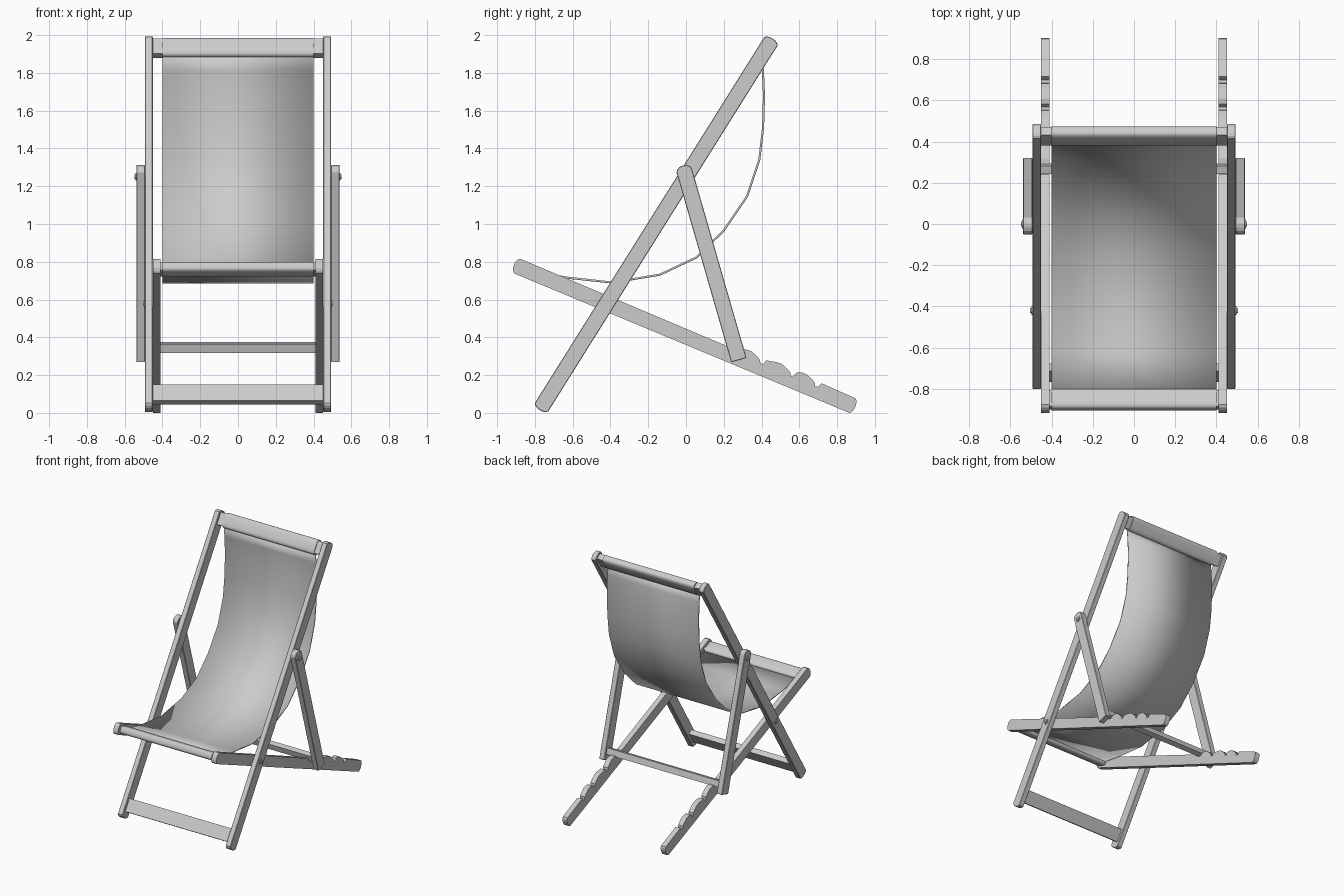
import bpy, bmesh, math
from mathutils import Vector

if "Cube" in bpy.data.objects:
    bpy.data.objects.remove(bpy.data.objects["Cube"])

RAIL = Vector((0.531, 0.847))    # long rail direction (y, z)
SEAT = Vector((0.923, -0.384))   # seat rail direction
PROP = Vector((0.277, -0.961))   # prop direction
TOP_PIVOT = Vector((0.0, 1.25))
LOW_PIVOT = Vector((-0.42, 0.58))
HW = 0.042


def local(origin, d, pts):
    """Map (along, across) points into the y-z plane."""
    n = Vector((-d.y, d.x))
    return [origin + d * a + n * b for a, b in pts]


def prism(name, pts, x0, x1, mirror=False, smooth=False, bevel=0.0):
    bm = bmesh.new()
    face = bm.faces.new([bm.verts.new((x0, p[0], p[1])) for p in pts])
    ext = bmesh.ops.extrude_face_region(bm, geom=[face], use_keep_orig=True)
    verts = [v for v in ext["geom"] if isinstance(v, bmesh.types.BMVert)]
    bmesh.ops.translate(bm, verts=verts, vec=(x1 - x0, 0, 0))
    bmesh.ops.recalc_face_normals(bm, faces=bm.faces)
    return finish(name, bm, mirror, smooth, bevel)


def finish(name, bm, mirror=False, smooth=False, bevel=0.0):
    me = bpy.data.meshes.new(name)
    bm.to_mesh(me)
    bm.free()
    ob = bpy.data.objects.new(name, me)
    bpy.context.collection.objects.link(ob)
    if bevel:
        m = ob.modifiers.new("bevel", "BEVEL")
        m.width, m.segments = bevel, 1
        m.angle_limit = math.radians(50)
    if mirror:
        ob.modifiers.new("mirror", "MIRROR")
    if smooth:
        bpy.ops.object.select_all(action="DESELECT")
        ob.select_set(True)
        bpy.context.view_layer.objects.active = ob
        bpy.ops.object.shade_smooth_by_angle(angle=math.radians(40))
    return ob


def cap(a, bulge):
    """Softly rounded end, from -HW to +HW across."""
    prof = [(-1, 0), (-0.8, 0.55), (-0.45, 0.9), (0, 1), (0.45, 0.9), (0.8, 0.55), (1, 0)]
    return [(a + bulge * h, HW * w) for w, h in prof]


def box(a, b):
    return [(-a, -b), (a, -b), (a, b), (-a, b)]


def oval(a, b, n=28, e=0.6):
    out = []
    for i in range(n):
        c, s = math.cos(2 * math.pi * i / n), math.sin(2 * math.pi * i / n)
        out.append((a * math.copysign(abs(c) ** e, c), b * math.copysign(abs(s) ** e, s)))
    return out


# long back rails
prism("back_rail", local(TOP_PIVOT, RAIL, cap(0.846, 0.018) + cap(-1.44, -0.018)[::-1]),
      0.451, 0.493, mirror=True, bevel=0.003)

# seat rails with adjustment notches and humps along the top edge
top = []
for n0, n1 in ((1.185, 1.212), (1.044, 1.068), (0.871, 0.897), (0.705, 0.75)):
    top += [(n1, HW + 0.004), (n1 - 0.008, HW - 0.02), (n0 + 0.003, HW - 0.024), (n0 - 0.006, HW - 0.006)]
    if n0 > 0.8:
        top += [(n0 - 0.035, HW + 0.008), (n0 - 0.065, HW + 0.018), (n0 - 0.095, HW + 0.016)]
prism("seat_rail", local(LOW_PIVOT, SEAT, cap(1.41, 0.016) + top + cap(-0.512, -0.02)[::-1]),
      0.41, 0.451, mirror=True)

# props
prism("prop", local(TOP_PIVOT, PROP, [(1.01, -HW), (1.01, HW)] + cap(-0.035, -0.027)[::-1]),
      0.493, 0.538, mirror=True, bevel=0.003)

# cross bars
top_c = TOP_PIVOT + RAIL * 0.803
seat_c = LOW_PIVOT + SEAT * -0.468
prism("top_bar", local(top_c, RAIL, box(0.047, 0.024)), -0.455, 0.455)
prism("foot_bar", local(TOP_PIVOT + RAIL * -1.36, RAIL, box(0.05, 0.021)), -0.455, 0.455)
prism("seat_bar", local(seat_c, SEAT, box(0.042, 0.022)), -0.415, 0.415)
prism("prop_bar", local(Vector((0.268, 0.346)), PROP, box(0.024, 0.02)), -0.5, 0.5)

# fabric sleeves around the top and seat bars
prism("top_sleeve", local(top_c, RAIL, oval(0.057, 0.031)), -0.4, 0.4, smooth=True)
prism("seat_sleeve", local(seat_c, SEAT, oval(0.052, 0.03)), -0.4, 0.4, smooth=True)

# hanging fabric
path = [(0.398, 1.89), (0.407, 1.815), (0.413, 1.68), (0.408, 1.51), (0.388, 1.34), (0.323, 1.146),
        (0.2, 0.966), (0.053, 0.822), (-0.138, 0.732), (-0.39, 0.69), (-0.63, 0.716), (-0.825, 0.75)]
bm = bmesh.new()
rows = [(bm.verts.new((-0.4, y, z)), bm.verts.new((0.4, y, z))) for y, z in path]
for p, q in zip(rows, rows[1:]):
    bm.faces.new((p[0], p[1], q[1], q[0]))
sling = finish("fabric_sling", bm, smooth=True)
m = sling.modifiers.new("thickness", "SOLIDIFY")
m.thickness, m.offset = 0.011, 0
sling.modifiers.move(len(sling.modifiers) - 1, 0)

# pivot bolts
for label, c, x in (("upper", TOP_PIVOT, 0.536), ("lower", LOW_PIVOT, 0.491)):
    for part, r, h in (("washer", 0.021, 0.007), ("bolt_head", 0.012, 0.013)):
        prism(label + "_" + part, local(c, RAIL, oval(r, r, 20, 1)), x, x + h, mirror=True, smooth=True)
